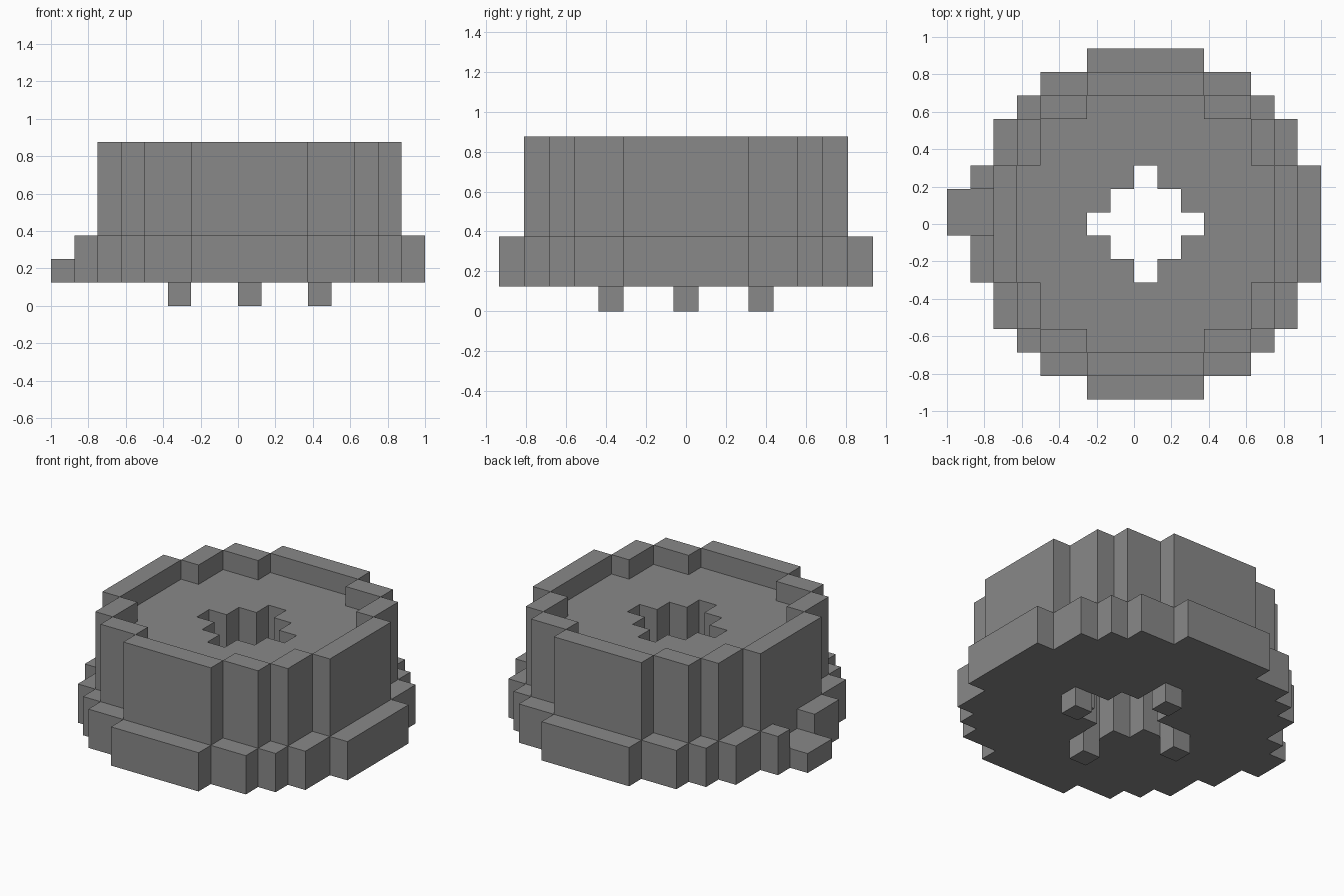
import bpy
import bmesh
from mathutils import Vector

CELL = 0.125              # edge of one block
CENTRE_X = CELL / 2       # axis of the round body

if "Cube" in bpy.data.objects:
    bpy.data.objects.remove(bpy.data.objects["Cube"], do_unlink=True)

grey = bpy.data.materials.new("stone grey")
grey.use_nodes = True
grey.diffuse_color = (0.25, 0.25, 0.25, 1)
grey.node_tree.nodes["Principled BSDF"].inputs["Base Color"].default_value = (0.25, 0.25, 0.25, 1)


def prism(name, outline, bottom, top):
    """Extrude an outline, given in blocks around the body axis."""
    bm = bmesh.new()
    base = bm.faces.new([bm.verts.new((CENTRE_X + x * CELL, y * CELL, bottom * CELL))
                         for x, y in outline])
    side = bmesh.ops.extrude_face_region(bm, geom=[base])
    verts = [v for v in side["geom"] if isinstance(v, bmesh.types.BMVert)]
    bmesh.ops.translate(bm, verts=verts, vec=Vector((0, 0, (top - bottom) * CELL)))
    bmesh.ops.recalc_face_normals(bm, faces=bm.faces)
    mesh = bpy.data.meshes.new(name)
    bm.to_mesh(mesh)
    bm.free()
    mesh.materials.append(grey)
    obj = bpy.data.objects.new(name, mesh)
    bpy.context.collection.objects.link(obj)
    return obj


def stepped(corners):
    """Turn the outer corners of one quarter into a full stepped circle."""
    quarter = []
    for i, (x, y) in enumerate(corners):
        quarter.append((x, y))
        if i + 1 < len(corners):
            quarter.append((corners[i + 1][0], y))
    outline = []
    for _ in range(4):
        outline += quarter
        quarter = [(-y, x) for x, y in quarter]
    return outline


def rectangle(x0, x1, y0, y1):
    return [(x0, y0), (x1, y0), (x1, y1), (x0, y1)]


def combine(target, tool, operation):
    """Apply a boolean and discard the tool object."""
    mod = target.modifiers.new(operation.lower(), "BOOLEAN")
    mod.operation = operation
    mod.solver = "EXACT"
    mod.object = tool
    tool.hide_render = True
    bpy.context.view_layer.objects.active = target
    bpy.ops.object.modifier_apply(modifier=mod.name)
    bpy.data.objects.remove(tool, do_unlink=True)


# Wide base ring with a notch and a low spout
body = prism("body", stepped([(7.5, 2.5), (6.5, 4.5), (5.5, 5.5), (4.5, 6.5), (2.5, 7.5)]), 1, 3)
combine(body, prism("notch", rectangle(-9, -6.5, -0.5, 1.5), 2, 4), "DIFFERENCE")
combine(body, prism("spout", rectangle(-8.5, -7, -0.5, 1.5), 1, 2), "UNION")

# Tall wall, sunken top and central shaft
combine(body, prism("wall", stepped([(6.5, 2.5), (5.5, 4.5), (4.5, 5.5), (2.5, 6.5)]), 1.5, 7), "UNION")
combine(body, prism("recess", stepped([(5.5, 2.5), (4.5, 4.5), (2.5, 5.5)]), 6, 8), "DIFFERENCE")
combine(body, prism("shaft", stepped([(2.5, 0.5), (1.5, 1.5), (0.5, 2.5)]), 0, 8), "DIFFERENCE")

# Four small feet around the shaft
for name, x, y in (("front_foot", 0, -3), ("back_foot", 0, 3),
                   ("left_foot", 3, 0), ("right_foot", -3, 0)):
    prism(name, rectangle(x - 0.5, x + 0.5, y - 0.5, y + 0.5), 0, 1)
